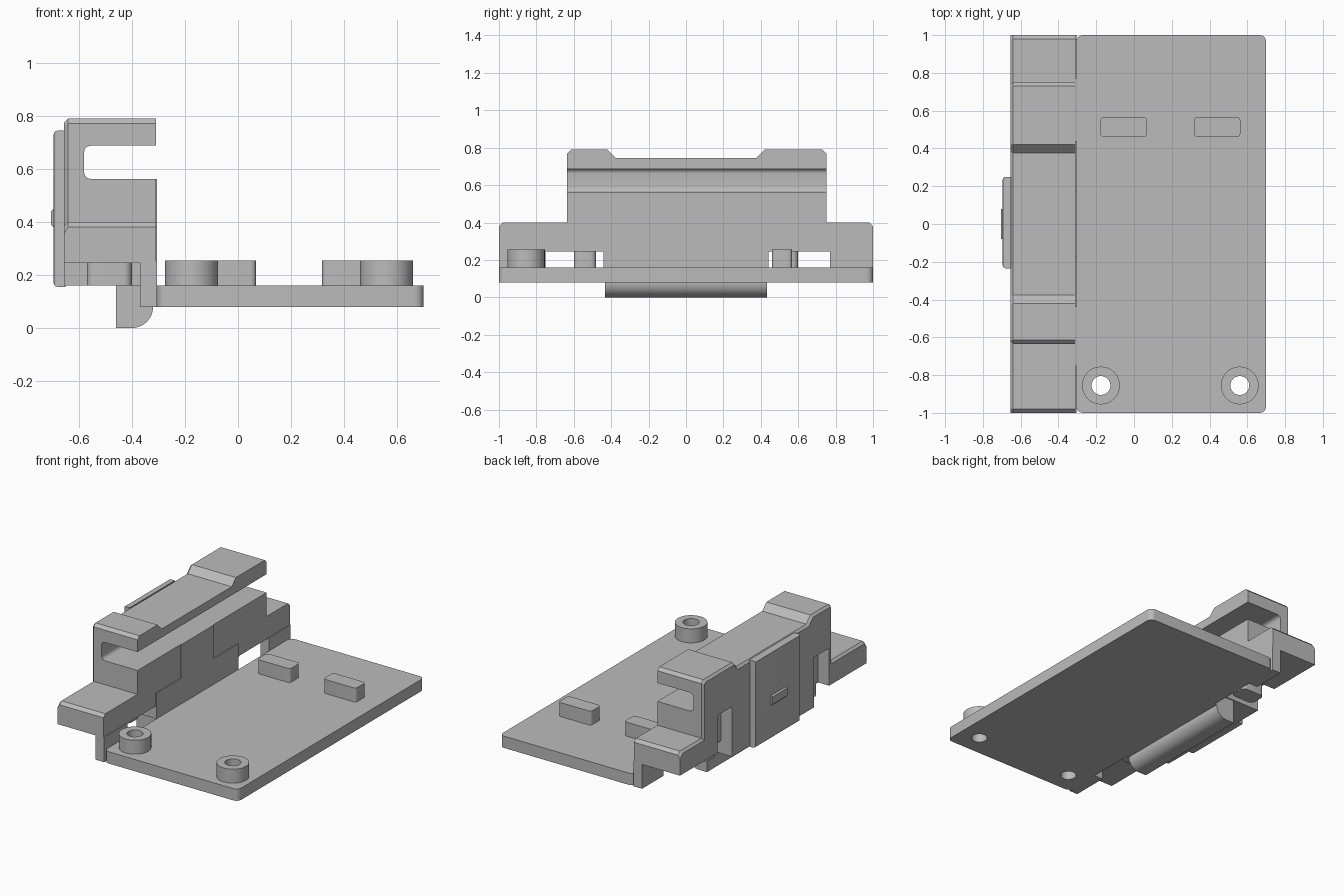
import bpy, bmesh, math
from mathutils import Vector

cube = bpy.data.objects.get("Cube")
if cube:
    bpy.data.objects.remove(cube, do_unlink=True)

grey = bpy.data.materials.new("plain_grey")
grey.use_nodes = True
grey.diffuse_color = (0.5, 0.5, 0.5, 1)
grey.node_tree.nodes["Principled BSDF"].inputs["Base Color"].default_value = (0.5, 0.5, 0.5, 1)


def finish(name, bm):
    bmesh.ops.recalc_face_normals(bm, faces=bm.faces)
    mesh = bpy.data.meshes.new(name)
    bm.to_mesh(mesh)
    bm.free()
    mesh.materials.append(grey)
    obj = bpy.data.objects.new(name, mesh)
    bpy.context.collection.objects.link(obj)
    return obj


def prism(points, axis, lo, hi):
    """Extrude a 2D outline along one axis; the outline uses the other two in order."""
    bm = bmesh.new()
    verts = []
    for p in points:
        co = list(p)
        co.insert(axis, lo)
        verts.append(bm.verts.new(co))
    face = bm.faces.new(verts)
    new = bmesh.ops.extrude_face_region(bm, geom=[face])["geom"]
    step = Vector((0, 0, 0))
    step[axis] = hi - lo
    bmesh.ops.translate(bm, vec=step, verts=[v for v in new if isinstance(v, bmesh.types.BMVert)])
    return bm


def bevel_where(bm, test, width, segments=1):
    edges = [e for e in bm.edges if test(*[v.co for v in e.verts])]
    bmesh.ops.bevel(bm, geom=edges, offset=width, segments=segments, profile=0.5, affect='EDGES')


def box(name, x, y, z, axis=None, radius=0.0):
    """Box from ranges, with the edges along one axis rounded."""
    bm = prism([(x[0], y[0]), (x[1], y[0]), (x[1], y[1]), (x[0], y[1])], 2, *z)
    if axis is not None:
        bevel_where(bm, lambda a, b: abs(a[axis] - b[axis]) > 1e-4, radius, 5)
    return finish(name, bm)


def cylinder(name, x, y, r, z):
    ring = [(x + r * math.cos(math.tau * i / 40), y + r * math.sin(math.tau * i / 40)) for i in range(40)]
    return finish(name, prism(ring, 2, *z))


def cut(obj, cutter):
    cutter.hide_render = True
    mod = obj.modifiers.new("cut", 'BOOLEAN')
    mod.operation, mod.solver, mod.object = 'DIFFERENCE', 'EXACT', cutter
    bpy.context.view_layer.objects.active = obj
    bpy.ops.object.modifier_apply(modifier=mod.name)
    bpy.data.objects.remove(cutter, do_unlink=True)


parts = []

# Base plate with two drilled bosses and two locating blocks
plate = box("base_plate", (-0.305, 0.7), (-1, 1), (0.08, 0.16), 2, 0.035)
parts.append(plate)
for side, x in (("right", -0.175), ("left", 0.56)):
    boss = cylinder(side + "_boss", x, -0.855, 0.1, (0.155, 0.255))
    for target in (plate, boss):
        cut(target, cylinder("drill", x, -0.855, 0.05, (0, 0.4)))
    parts.append(boss)
for side, x in (("right", -0.055), ("left", 0.44)):
    parts.append(box(side + "_block", (x - 0.123, x + 0.123), (0.46, 0.567), (0.155, 0.255), 2, 0.02))

# Housing silhouette with wings and a raised top at both ends
BACK, FRONT, c = -0.655, -0.31, 0.02
outline = [(-1, 0.245), (1, 0.245), (1, 0.4 - c), (1 - c, 0.4), (0.75, 0.4),
           (0.75, 0.79 - c), (0.75 - c, 0.79), (0.42, 0.79), (0.375, 0.745),
           (-0.375, 0.745), (-0.42, 0.79), (-0.635 + c, 0.79), (-0.635, 0.79 - c),
           (-0.635, 0.4), (-1 + c, 0.4), (-1, 0.4 - c)]
bm = prism(outline, 0, BACK, FRONT)
bevel_where(bm, lambda a, b: max(a.x, b.x) < BACK + 0.001 and min(a.z, b.z) > 0.37, 0.015)
housing = finish("housing", bm)
parts.append(housing)

# Long slot open to the front, with a rounded inner end
cut(housing, box("slot", (-0.58, 0), (-1.2, 1.2), (0.562, 0.687), 1, 0.025))

# Recesses in the back with short feet in front of them
for side, s in (("left", 1), ("right", -1)):
    y0, y1 = sorted((s * 0.44, s * 0.6))
    cut(housing, box("recess", (-0.8, -0.57), (y0, y1), (0.1, 0.5)))
    y0, y1 = sorted((s * 0.48, s * 0.6))
    parts.append(box(side + "_foot", (-0.57, -0.4), (y0, y1), (0.16, 0.26), 2, 0.03))

# Legs joining the wings to the plate
for side, y in (("front", (-1, -0.75)), ("back", (0.77, 1))):
    parts.append(box(side + "_leg", (-0.37, -0.305), y, (0.08, 0.25)))

# Centre block and narrow tongue on the inner face
parts.append(box("centre_base", (BACK, -0.32), (-0.44, 0.44), (0.16, 0.25)))
tee = [(-0.44, 0.16), (0.44, 0.16), (0.44, 0.335), (0.175, 0.335), (0.175, 0.562),
       (-0.175, 0.562), (-0.175, 0.335), (-0.44, 0.335)]
parts.append(finish("inner_tongue", prism(tee, 0, -0.33, -0.305)))

# Rounded lip under the housing
arc = [(-0.4 + 0.08 * math.sin(math.pi / 2 * i / 10), 0.08 - 0.08 * math.cos(math.pi / 2 * i / 10)) for i in range(11)]
parts.append(finish("bottom_lip", prism([(-0.46, 0.17), (-0.46, 0)] + arc + [(-0.305, 0.08), (-0.305, 0.17)],
                                        1, -0.432, 0.432)))

# Raised back panel with a small catch
bm = prism([(-0.695, -0.235), (-0.65, -0.235), (-0.65, 0.25), (-0.695, 0.25)], 2, 0.155, 0.744)
bevel_where(bm, lambda a, b: max(a.x, b.x) < -0.69, 0.015, 3)
parts.append(finish("back_panel", bm))
bm = prism([(-0.69, 0.375), (-0.705, 0.39), (-0.705, 0.44), (-0.69, 0.455)], 1, -0.08, 0.08)
parts.append(finish("back_catch", bm))

for obj in parts:
    bpy.ops.object.select_all(action='DESELECT')
    obj.select_set(True)
    bpy.context.view_layer.objects.active = obj
    bpy.ops.object.shade_smooth_by_angle(angle=math.radians(30))
